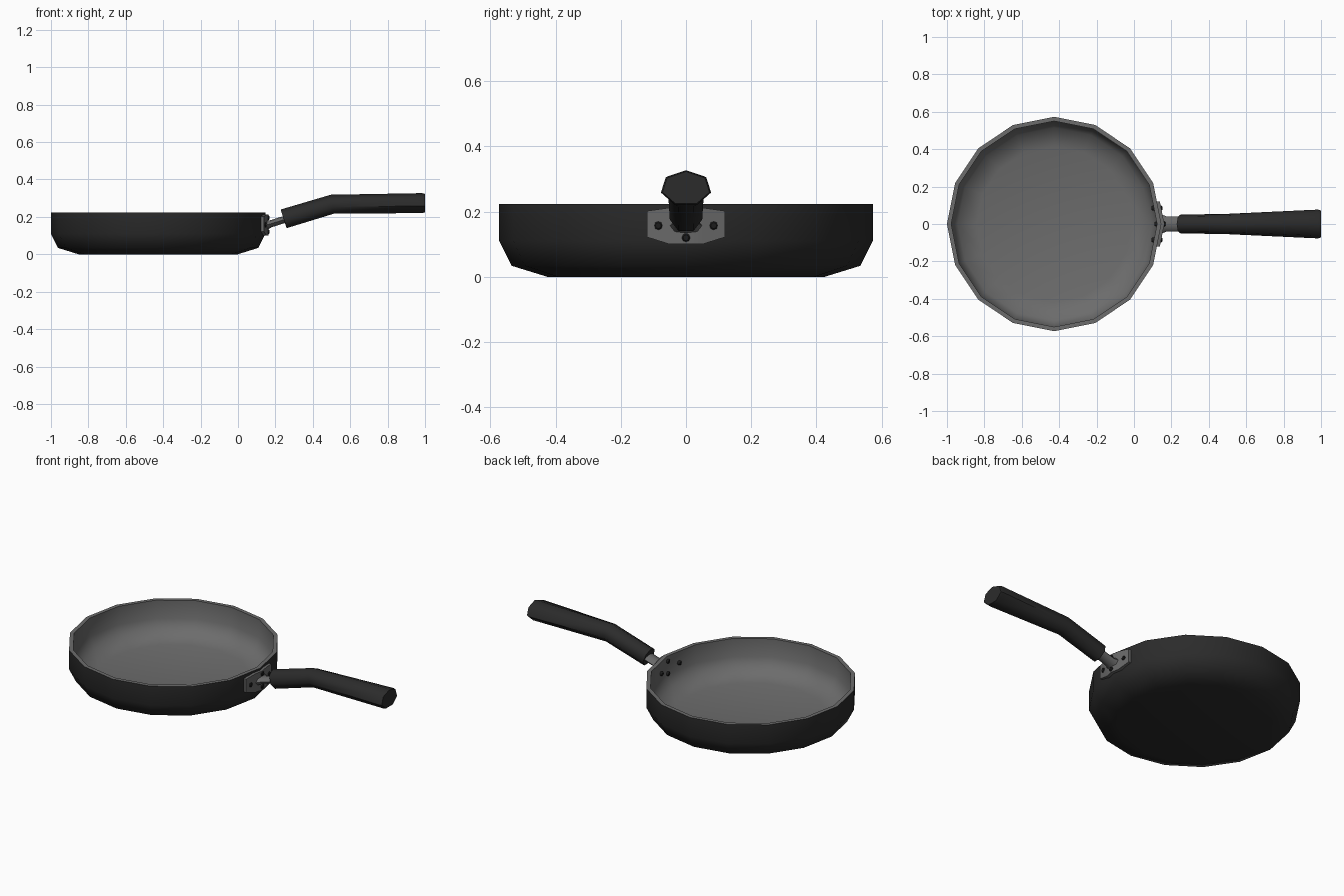
import bpy, bmesh, math
from mathutils import Vector

if "Cube" in bpy.data.objects:
    bpy.data.objects.remove(bpy.data.objects["Cube"])

CX, R, SIDES = -0.427, 0.573, 16


def material(name, v):
    m = bpy.data.materials.new(name)
    m.diffuse_color = (v, v, v, 1)
    m.use_nodes = True
    m.node_tree.nodes["Principled BSDF"].inputs["Base Color"].default_value = m.diffuse_color
    return m


BLACK = material("black coating", 0.024)
GREY = material("grey interior", 0.15)
STEEL = material("steel bracket", 0.14)
RIVET = material("dark rivet", 0.012)


def finish(name, bm, mats, angle=55):
    bmesh.ops.recalc_face_normals(bm, faces=bm.faces)
    me = bpy.data.meshes.new(name)
    bm.to_mesh(me)
    bm.free()
    for m in mats:
        me.materials.append(m)
    me.polygons.foreach_set("use_smooth", [True] * len(me.polygons))
    me.set_sharp_from_angle(angle=math.radians(angle))
    ob = bpy.data.objects.new(name, me)
    bpy.context.collection.objects.link(ob)
    return ob


def loft(bm, rings, mat_of=lambda i: 0, caps=(0, 0)):
    """Join rings of points with quads and cap both ends."""
    vs = [[bm.verts.new(p) for p in ring] for ring in rings]
    n = len(vs[0])
    for i, (a, b) in enumerate(zip(vs, vs[1:])):
        for j in range(n):
            k = (j + 1) % n
            bm.faces.new((a[j], a[k], b[k], b[j])).material_index = mat_of(i)
    bm.faces.new(vs[0]).material_index = caps[0]
    bm.faces.new(vs[-1]).material_index = caps[1]


def tube(name, sections, sides, mat, angle=60):
    """Sections: x, z, tilt of the section, half width, half height."""
    bm = bmesh.new()
    rings = []
    for x, z, tilt, w, h in sections:
        ring = []
        for j in range(sides):
            a = 2 * math.pi * j / sides
            up = h * math.cos(a)
            ring.append((x - up * math.sin(tilt), w * math.sin(a), z + up * math.cos(tilt)))
        rings.append(ring)
    loft(bm, rings)
    return finish(name, bm, [mat], angle)


def wall_x(y):
    """Outer pan wall x near the handle (flat facets meeting at y = 0)."""
    s = math.pi * 2 / SIDES
    return CX + R - abs(y) * (1 - math.cos(s)) / math.sin(s)


# pan body: outside up to the rim, then down the inside
profile = [(0.425, 0), (0.535, 0.034), (R, 0.11), (R, 0.224),
           (0.55, 0.224), (0.55, 0.115), (0.515, 0.048), (0.415, 0.02)]
bm = bmesh.new()
loft(bm, [[(CX + r * math.cos(2 * math.pi * j / SIDES),
            r * math.sin(2 * math.pi * j / SIDES), z) for j in range(SIDES)]
          for r, z in profile], lambda i: int(i >= 3), (0, 1))
finish("pan_body", bm, [BLACK, GREY], 50)

# bracket plate folded round the wall: y, bottom z, top z
bm = bmesh.new()
rings = []
for y, z0, z1 in [(-0.12, 0.122, 0.202), (-0.05, 0.1, 0.212), (0, 0.1, 0.212),
                  (0.05, 0.1, 0.212), (0.12, 0.122, 0.202)]:
    x = wall_x(y)
    rings.append([(x - 0.004, y, z0), (x + 0.016, y, z0),
                  (x + 0.016, y, z1), (x - 0.004, y, z1)])
loft(bm, rings)
finish("handle_bracket", bm, [STEEL], 30)

# neck between bracket and grip
tilt = math.atan2(0.083, 0.26)
tube("handle_neck", [(0.145, 0.155, 0, 0.052, 0.03), (0.175, 0.163, tilt, 0.04, 0.019),
                     (0.27, 0.193, tilt, 0.04, 0.019)], 8, STEEL)

# seven-sided grip, bent in the middle and flared at the end
tube("handle_grip", [(0.245, 0.187, tilt, 0.051, 0.055), (0.504, 0.265, tilt / 2, 0.056, 0.054),
                     (0.985, 0.271, 0, 0.079, 0.056), (1.0, 0.271, 0, 0.074, 0.052)], 7, BLACK)

# rivets running through the wall, showing outside and inside
for i, (y, z) in enumerate([(-0.085, 0.157), (0.085, 0.157), (0, 0.12), (0, 0.195)]):
    bm = bmesh.new()
    x = wall_x(y)
    rings = [[(x + dx, y + r * math.cos(j * math.pi / 4), z + r * math.sin(j * math.pi / 4))
              for j in range(8)]
             for dx, r in [(-0.036, 0.009), (-0.03, 0.013), (0.018, 0.013), (0.022, 0.009)]]
    loft(bm, rings)
    finish("rivet_%d" % (i + 1), bm, [RIVET], 40)
